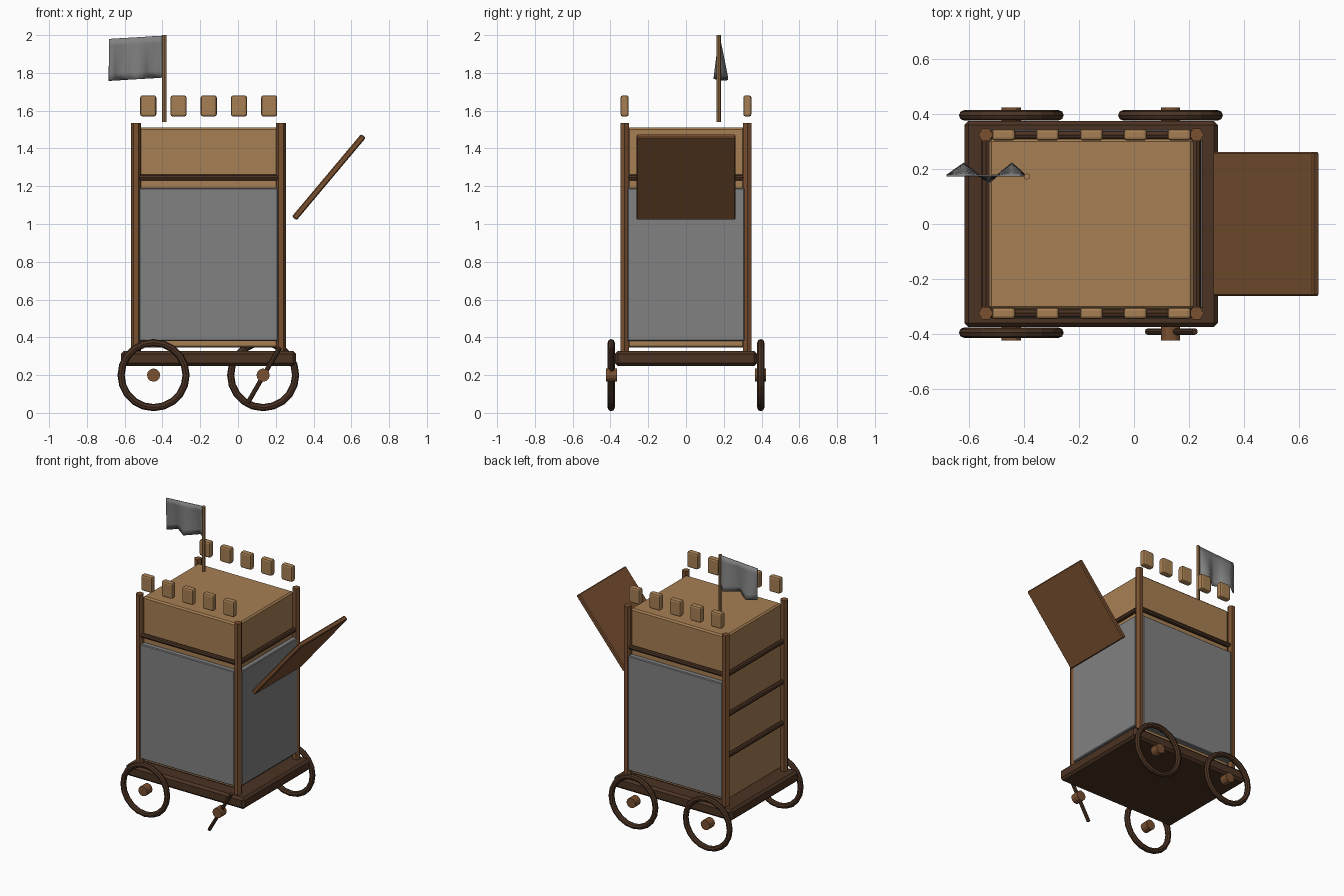
import bpy, bmesh, math
from mathutils import Vector

cube = bpy.data.objects.get("Cube")
if cube:
    bpy.data.objects.remove(cube, do_unlink=True)


def material(name, rgb):
    m = bpy.data.materials.new(name)
    m.use_nodes = True
    m.diffuse_color = (*rgb, 1)
    bsdf = next(n for n in m.node_tree.nodes if n.type == 'BSDF_PRINCIPLED')
    bsdf.inputs["Base Color"].default_value = (*rgb, 1)
    return m


TAN = material("tan wood", (0.39, 0.215, 0.088))
BROWN = material("brown wood", (0.19, 0.08, 0.03))
DARK = material("dark wood", (0.07, 0.033, 0.017))
GREY = material("grey cloth", (0.22, 0.22, 0.22))

CX = -0.156            # centre line of the cart body
POST_X, POST_Y = 0.384, 0.325


def finish(name, bm, mat, smooth=False):
    mesh = bpy.data.meshes.new(name)
    bmesh.ops.recalc_face_normals(bm, faces=bm.faces)
    bm.to_mesh(mesh)
    bm.free()
    mesh.materials.append(mat)
    ob = bpy.data.objects.new(name, mesh)
    bpy.context.collection.objects.link(ob)
    for p in mesh.polygons:
        p.use_smooth = smooth
    return ob


def box(name, loc, size, mat, bevel=0.008, segments=1):
    bm = bmesh.new()
    bmesh.ops.create_cube(bm, size=1)
    bmesh.ops.scale(bm, vec=size, verts=bm.verts)
    ob = finish(name, bm, mat)
    ob.location = loc
    mod = ob.modifiers.new("bevel", 'BEVEL')
    mod.width, mod.segments = bevel, segments
    return ob


def rod(name, a, b, radius, mat, sides=8):
    a, b = Vector(a), Vector(b)
    bm = bmesh.new()
    bmesh.ops.create_cone(bm, cap_ends=True, segments=sides, radius1=radius,
                          radius2=radius, depth=(b - a).length)
    # start with a corner pointing along x
    bmesh.ops.rotate(bm, verts=bm.verts, cent=(0, 0, 0),
                     matrix=Vector((0, 1, 0)).rotation_difference(Vector((1, 0, 0))).to_matrix())
    ob = finish(name, bm, mat)
    ob.location = (a + b) / 2
    ob.rotation_mode = 'QUATERNION'
    ob.rotation_quaternion = Vector((0, 0, 1)).rotation_difference(b - a)
    return ob


def ring(name, loc, major, minor, mat):
    bpy.ops.mesh.primitive_torus_add(location=loc, rotation=(math.pi / 2, 0, 0),
                                     major_radius=major, minor_radius=minor,
                                     major_segments=20, minor_segments=8)
    ob = bpy.context.object
    ob.name = name
    ob.data.materials.append(mat)
    for p in ob.data.polygons:
        p.use_smooth = False


# Cart bed and cabin
box("cart_bed", (CX, 0, 0.288), (0.925, 0.75, 0.08), DARK, 0.015)
box("cabin", (CX, 0, 0.928), (0.745, 0.62, 1.166), TAN, 0.01)

# Corner posts
for sx in (-1, 1):
    for sy in (-1, 1):
        x, y = CX + sx * POST_X, sy * POST_Y
        rod("corner_post", (x, y, 0.325), (x, y, 1.535), 0.0265, BROWN, 6)

# Rails: one around the top, two more on the closed end
for sy in (-1, 1):
    rod("side_rail", (CX - POST_X, sy * POST_Y, 1.245),
        (CX + POST_X, sy * POST_Y, 1.245), 0.016, DARK)
for x, heights in ((CX - POST_X, (1.245, 0.96, 0.67)), (CX + POST_X, (1.245,))):
    for z in heights:
        rod("end_rail", (x, -POST_Y, z), (x, POST_Y, z), 0.016, DARK)

# Cloth panels on both long sides and the open end
for sy in (-1, 1):
    box("side_panel", (CX, sy * 0.325, 0.785), (0.735, 0.04, 0.81), GREY, 0.005)
box("end_panel", (CX + 0.385, 0, 0.785), (0.04, 0.62, 0.81), GREY, 0.005)

# Raised hatch
hatch = box("raised_hatch", (0.481, 0, 1.248), (0.57, 0.524, 0.032), BROWN, 0.006)
hatch.rotation_euler.y = -math.radians(50)

# Battlement blocks
for sy in (-1, 1):
    for i in range(5):
        box("battlement", (-0.475 + 0.16 * i, sy * 0.325, 1.625),
            (0.085, 0.043, 0.112), TAN, 0.012, 2)

# Wheels and hubs; the front wheel at the open end is broken
for x in (-0.447, 0.133):
    for sy in (-1, 1):
        rod("wheel_hub", (x, sy * 0.366, 0.2), (x, sy * 0.424, 0.2), 0.035, BROWN, 12)
        if not (x > 0 and sy < 0):
            ring("wheel_rim", (x, sy * 0.396, 0.2), 0.172, 0.019, DARK)
rod("broken_spoke", (0.05, -0.392, 0.05), (0.222, -0.392, 0.348), 0.012, DARK)

# Flagpole
rod("flagpole", (-0.39, 0.173, 1.54), (-0.39, 0.173, 2.0), 0.0115, TAN, 8)

# Flag: straight along the top, rippling more toward the bottom
ripple = [(-0.683, 0), (-0.652, 0.022), (-0.62, 0.045), (-0.575, 0.01), (-0.53, -0.028),
          (-0.487, 0.01), (-0.445, 0.045), (-0.418, 0.022), (-0.395, 0)]
ROWS = 6
bm = bmesh.new()
grid = []
for r in range(ROWS + 1):
    t = r / ROWS
    grid.append([bm.verts.new((x, 0.176 + dy * t, 1.997 + (x + 0.395) * 0.06 - 0.222 * t))
                 for x, dy in ripple])
for upper, lower in zip(grid, grid[1:]):
    for i in range(len(ripple) - 1):
        bm.faces.new((upper[i], upper[i + 1], lower[i + 1], lower[i]))
flag = finish("flag", bm, GREY, smooth=True)
thick = flag.modifiers.new("thickness", 'SOLIDIFY')
thick.thickness, thick.offset = 0.006, 0
